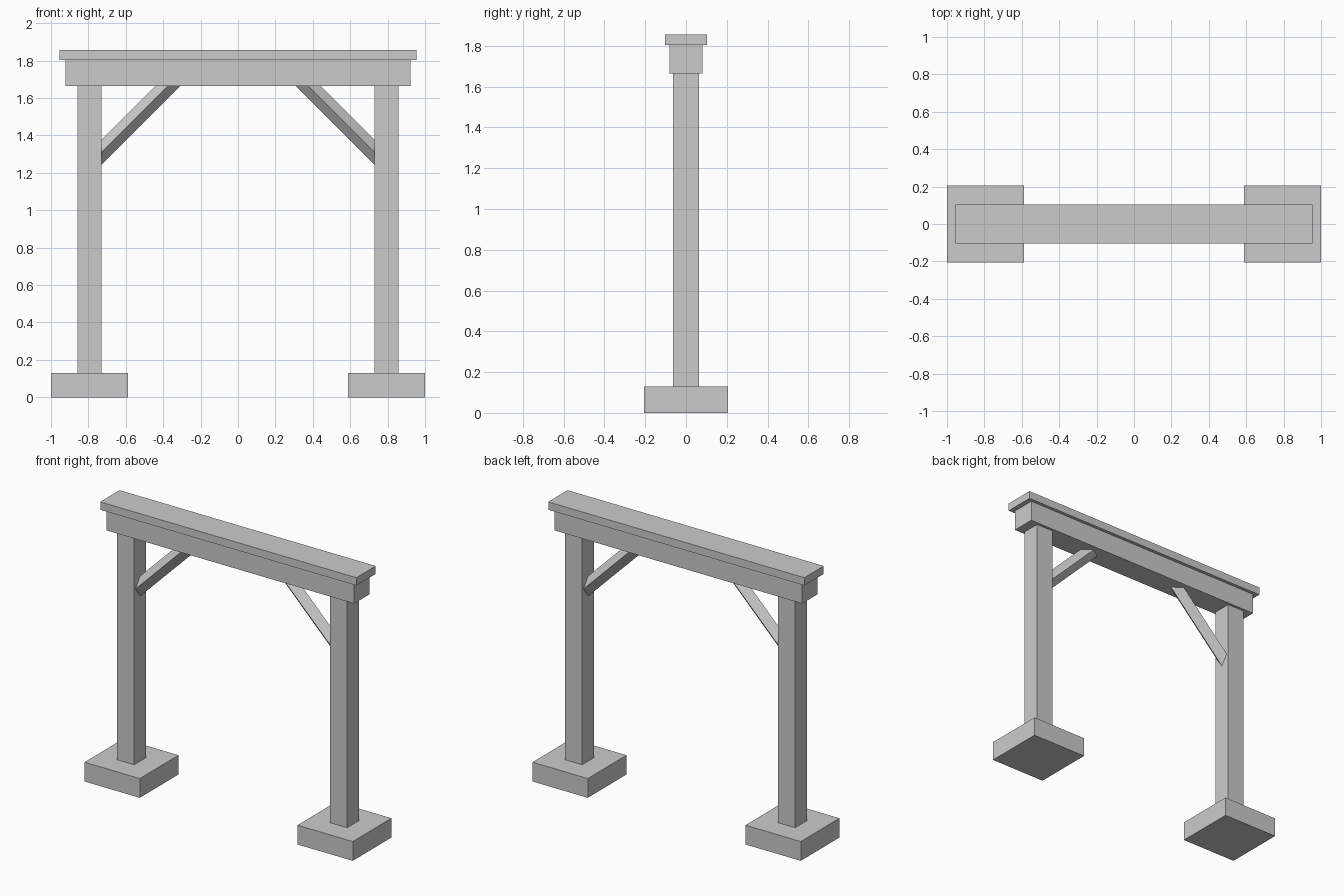
import bpy
import math
from mathutils import Vector

cube = bpy.data.objects.get("Cube")
if cube:
    bpy.data.objects.remove(cube, do_unlink=True)

# One plain grey for the whole structure
grey = bpy.data.materials.new("plain_grey")
grey.use_nodes = True
colour = (0.6, 0.6, 0.6, 1)
grey.diffuse_color = colour
grey.node_tree.nodes["Principled BSDF"].inputs["Base Color"].default_value = colour


def finish(name):
    obj = bpy.context.object
    obj.name = obj.data.name = name
    obj.data.materials.append(grey)
    return obj


def box(name, x, width, depth, bottom, top):
    """Box centred on y = 0, standing between two heights."""
    bpy.ops.mesh.primitive_cube_add(size=1, location=(x, 0, (bottom + top) / 2))
    obj = finish(name)
    obj.scale = (width, depth, top - bottom)
    bpy.ops.object.transform_apply(location=False, rotation=False, scale=True)
    return obj


def diamond_bar(name, start, end, radius):
    """Square bar set on edge, running between two points."""
    start, end = Vector(start), Vector(end)
    span = end - start
    bpy.ops.mesh.primitive_cylinder_add(
        vertices=4, radius=radius, depth=span.length, location=(start + end) / 2,
        rotation=(0, math.atan2(span.x, span.z), 0))
    return finish(name)


# Footing, post and diagonal brace on each side
for side, s in (("left", 1), ("right", -1)):
    box(side + "_footing", s * 0.794, 0.412, 0.412, 0, 0.13)
    box(side + "_post", s * 0.794, 0.128, 0.126, 0.13, 1.665)
    diamond_bar(side + "_brace", (s * 0.775, 0, 1.265), (s * 0.32, 0, 1.72), 0.048)

# Crossbeam and cap board
box("crossbeam", 0, 1.844, 0.162, 1.665, 1.804)
box("cap_board", 0, 1.91, 0.206, 1.804, 1.857)
